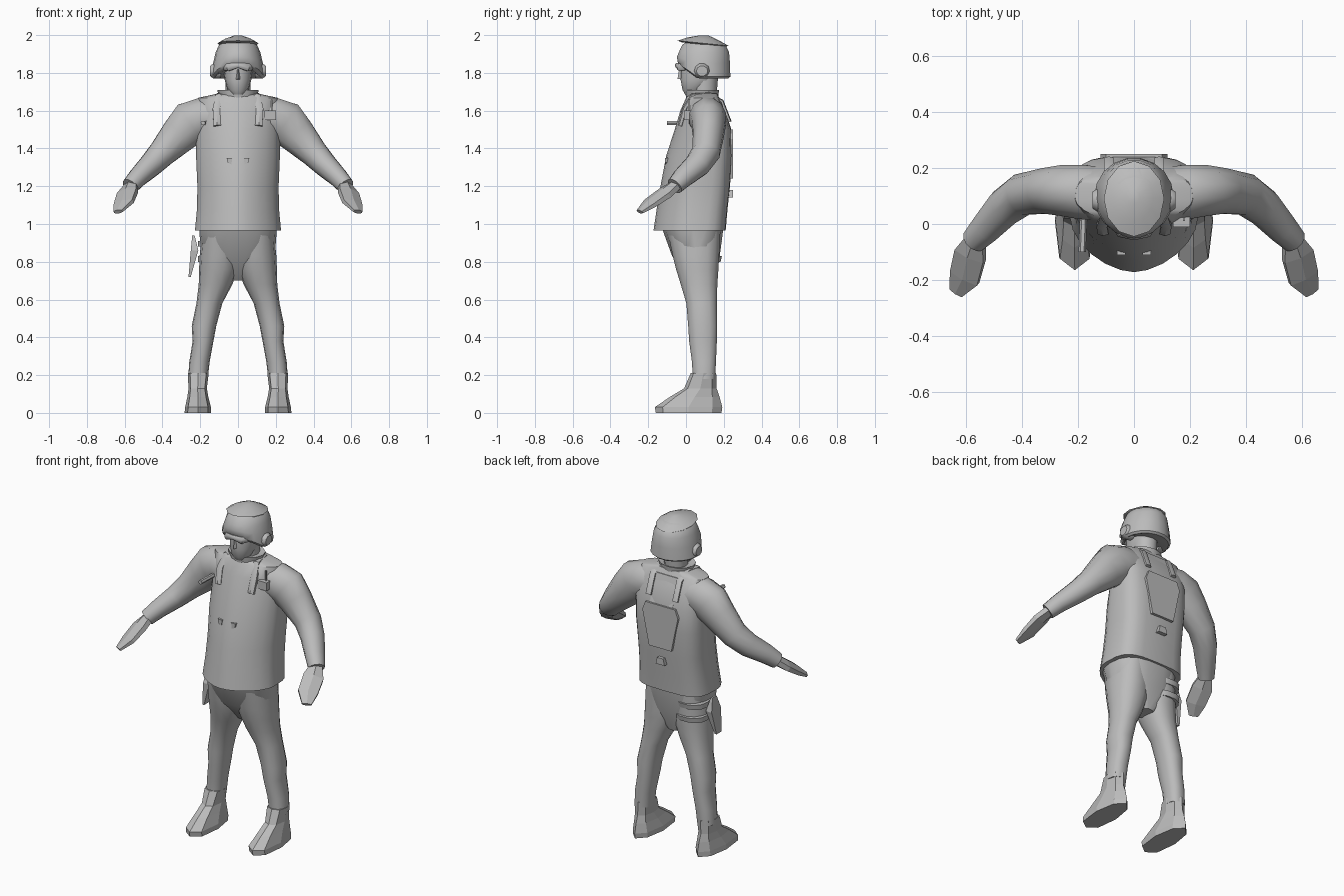
import bpy, bmesh, math
from mathutils import Vector

grey = bpy.data.materials.new("grey")
grey.diffuse_color = (0.5, 0.5, 0.5, 1)


def finish(name, bm, smooth=40):
    bmesh.ops.recalc_face_normals(bm, faces=bm.faces)
    me = bpy.data.meshes.new(name)
    bm.to_mesh(me)
    bm.free()
    me.materials.append(grey)
    ob = bpy.data.objects.new(name, me)
    bpy.context.collection.objects.link(ob)
    bpy.ops.object.select_all(action='DESELECT')
    ob.select_set(True)
    bpy.context.view_layer.objects.active = ob
    if smooth:
        bpy.ops.object.shade_smooth_by_angle(angle=math.radians(smooth))
    return ob


def skin(name, rings, smooth=40):
    """Bridge point rings and cap both ends."""
    bm = bmesh.new()
    vs = [[bm.verts.new(p) for p in r] for r in rings]
    n = len(vs[0])
    for a, b in zip(vs, vs[1:]):
        for i in range(n):
            j = (i + 1) % n
            bm.faces.new((a[i], a[j], b[j], b[i]))
    bm.faces.new(vs[0])
    bm.faces.new(vs[-1])
    return finish(name, bm, smooth)


def spow(v, p):
    return math.copysign(abs(v) ** p, v)


def stack(name, levels, n=16, front=1.0, back=1.0, smooth=40, m=1, shift=None):
    """Horizontal rings from (z, x0, x1, y0, y1); m=-1 mirrors in x."""
    rings = []
    for z, x0, x1, y0, y1 in levels:
        ring = []
        for i in range(n):
            t = 2 * math.pi * i / n
            p = front if math.sin(t) < 0 else back
            x = (x0 + x1) / 2 + (x1 - x0) / 2 * spow(math.cos(t), p)
            y = (y0 + y1) / 2 + (y1 - y0) / 2 * spow(math.sin(t), p)
            ring.append((m * x, y, z + (shift(y, z) if shift else 0)))
        rings.append(ring)
    return skin(name, rings, smooth)


def tube(name, path, hint, n=10, smooth=40, m=1):
    """Rings across a path of (x, y, z, half width along hint, half thickness)."""
    pts = [Vector(p[:3]) for p in path]
    rings = []
    for i, p in enumerate(path):
        d = (pts[min(i + 1, len(pts) - 1)] - pts[max(i - 1, 0)]).normalized()
        u = Vector(hint)
        u = (u - d * u.dot(d)).normalized()
        w = d.cross(u)
        ring = []
        for k in range(n):
            t = 2 * math.pi * (k + 0.5) / n
            q = pts[i] + u * p[3] * math.cos(t) + w * p[4] * math.sin(t)
            ring.append((m * q.x, q.y, q.z))
        rings.append(ring)
    return skin(name, rings, smooth)


def plate(name, outline, y0, y1, lean=0.0):
    """Extruded xz outline; lean slides y with height."""
    zb = min(p[1] for p in outline)
    return skin(name, [[(x, y + lean * (z - zb), z) for x, z in outline]
                       for y in (y0, y1)], 0)


# jacket body and collar
stack("jacket", [
    (0.965, -0.228, 0.228, -0.172, 0.21), (1.08, -0.217, 0.217, -0.155, 0.22),
    (1.2, -0.215, 0.215, -0.135, 0.233), (1.36, -0.222, 0.222, -0.105, 0.243),
    (1.5, -0.222, 0.222, -0.06, 0.24), (1.6, -0.22, 0.22, -0.03, 0.208),
    (1.668, -0.21, 0.21, 0.0, 0.175), (1.69, -0.11, 0.11, 0.01, 0.165)],
    n=24, front=1.17, back=0.55)
stack("collar", [(1.67, -0.10, 0.10, 0.0, 0.17), (1.71, -0.11, 0.11, -0.005, 0.175),
                 (1.70, -0.07, 0.07, 0.03, 0.14)], n=12)

# seat of the trousers above the crotch
stack("trouser_seat", [(0.70, -0.04, 0.04, 0.03, 0.14), (0.83, -0.195, 0.195, -0.075, 0.18),
                       (0.98, -0.206, 0.206, -0.13, 0.20)], n=18, front=0.85, back=0.75)

# head and neck
stack("neck", [(1.66, -0.065, 0.065, 0.03, 0.16), (1.78, -0.065, 0.065, 0.02, 0.17)], n=12)
stack("head", [(1.685, -0.03, 0.03, -0.005, 0.05), (1.71, -0.055, 0.055, -0.02, 0.10),
               (1.76, -0.07, 0.07, -0.03, 0.16), (1.82, -0.078, 0.078, -0.03, 0.19),
               (1.88, -0.075, 0.075, -0.025, 0.19)], n=14, front=0.9)
skin("nose", [[(-0.016, -0.02, 1.765), (0.016, -0.02, 1.765), (0, -0.045, 1.768)],
              [(-0.007, -0.02, 1.82), (0.007, -0.02, 1.82), (0, -0.036, 1.82)]], 0)

# helmet with raised front edge, ridged crown and goggles
stack("helmet", [
    (1.77, -0.13, 0.13, -0.03, 0.225), (1.78, -0.142, 0.142, -0.045, 0.237),
    (1.85, -0.132, 0.132, -0.05, 0.235), (1.91, -0.118, 0.118, -0.04, 0.23),
    (1.95, -0.10, 0.10, -0.02, 0.21), (1.975, -0.07, 0.07, 0.02, 0.17)], n=18,
    shift=lambda y, z: max(0, 0.06 - y) * 0.75 * max(0, (1.91 - z) / 0.14))
stack("helmet_crown", [
    (1.95, -0.10, 0.10, -0.02, 0.21), (1.957, -0.108, 0.108, -0.045, 0.225),
    (1.98, -0.07, 0.07, 0.01, 0.175), (1.998, -0.02, 0.02, 0.07, 0.12)], n=12,
    shift=lambda y, z: (0.09 - y) * 0.1 if z < 1.99 else 0)
tube("goggle_band", [(-0.085, 0.02, 1.835, 0.018, 0.01), (-0.05, -0.035, 1.83, 0.022, 0.014),
                     (0, -0.045, 1.84, 0.014, 0.014), (0.05, -0.035, 1.83, 0.022, 0.014),
                     (0.085, 0.02, 1.835, 0.018, 0.01)], (0, 0, 1), n=8)

# thigh straps around the back and holster on one side
for z in (0.80, 0.88):
    stack("thigh_strap", [(z, -0.213, -0.02, 0.0, 0.185),
                          (z + 0.03, -0.213, -0.02, 0.0, 0.192)], n=14, back=0.85)
skin("holster", [[(-0.262, 0.03, 0.72), (-0.25, 0.03, 0.72), (-0.25, 0.08, 0.72), (-0.262, 0.08, 0.72)],
                 [(-0.25, 0.02, 0.86), (-0.21, 0.02, 0.86), (-0.21, 0.11, 0.86), (-0.25, 0.11, 0.86)],
                 [(-0.242, 0.05, 0.94), (-0.23, 0.05, 0.94), (-0.23, 0.09, 0.94), (-0.242, 0.09, 0.94)]], 0)

for side, m in (("right", 1), ("left", -1)):
    # sleeves bending forward
    tube(side + "_sleeve", [
        (0.10, 0.105, 1.56, 0.10, 0.10), (0.19, 0.115, 1.56, 0.10, 0.112),
        (0.25, 0.12, 1.535, 0.093, 0.122), (0.308, 0.118, 1.475, 0.084, 0.104),
        (0.40, 0.105, 1.377, 0.076, 0.077), (0.462, 0.06, 1.312, 0.07, 0.065),
        (0.53, -0.015, 1.247, 0.058, 0.053), (0.572, -0.06, 1.20, 0.046, 0.046)],
        (0, 1, 0), n=12, m=m)
    # faceted hands
    tube(side + "_hand", [
        (0.56, -0.04, 1.215, 0.034, 0.03), (0.585, -0.11, 1.165, 0.066, 0.028),
        (0.605, -0.19, 1.11, 0.064, 0.022), (0.635, -0.245, 1.065, 0.03, 0.012)],
        (1, 0, -0.5), n=6, smooth=0, m=m)
    # trouser legs
    stack(side + "_leg", [
        (0.18, 0.16, 0.264, 0.035, 0.155), (0.27, 0.15, 0.258, 0.03, 0.16),
        (0.38, 0.13, 0.24, 0.015, 0.165), (0.46, 0.115, 0.245, 0.01, 0.167),
        (0.58, 0.083, 0.22, 0.0, 0.165), (0.68, 0.03, 0.208, -0.03, 0.168),
        (0.76, 0.0, 0.206, -0.055, 0.174), (0.83, -0.01, 0.203, -0.073, 0.178),
        (0.96, 0.0, 0.19, -0.10, 0.185)],
        n=14, front=0.9, back=0.85, m=m)
    # boots with a flared ankle cuff
    stack(side + "_boot", [
        (0.0, 0.143, 0.283, -0.16, 0.188), (0.03, 0.143, 0.28, -0.165, 0.192),
        (0.085, 0.157, 0.268, -0.085, 0.178), (0.13, 0.165, 0.262, -0.01, 0.162),
        (0.21, 0.155, 0.266, 0.025, 0.16)], n=8, front=0.75, smooth=0, m=m)
    # shoulder straps wrapping front to back
    tube(side + "_shoulder_strap", [
        (0.11, -0.03, 1.52, 0.022, 0.014), (0.115, -0.006, 1.61, 0.022, 0.014),
        (0.10, 0.035, 1.68, 0.02, 0.012), (0.09, 0.12, 1.69, 0.02, 0.01),
        (0.09, 0.19, 1.65, 0.02, 0.01), (0.09, 0.232, 1.54, 0.02, 0.01)],
        (1, 0, 0), n=6, m=m)
    # helmet ear cups
    tube(side + "_ear_cup", [(0.09, 0.085, 1.81, 0.04, 0.04), (0.13, 0.085, 1.81, 0.042, 0.042),
                             (0.148, 0.085, 1.81, 0.028, 0.03)], (0, 0, 1), n=10, m=m)
    # chest buckles
    plate(side + "_buckle", [(m * x, z) for x, z in
                             ((0.03, 1.35), (0.06, 1.35), (0.055, 1.325), (0.035, 1.315))], -0.11, -0.08)

# chest pouch with aerial, and chest torch
plate("radio_pouch", [(0.14, 1.55), (0.20, 1.55), (0.20, 1.6), (0.14, 1.6)], -0.01, 0.06)
plate("radio_aerial", [(0.175, 1.6), (0.183, 1.6), (0.183, 1.66), (0.175, 1.66)], 0.01, 0.02)
tube("chest_torch", [(-0.185, -0.10, 1.535, 0.013, 0.013), (-0.18, 0.03, 1.535, 0.013, 0.013)],
     (0, 0, 1), n=6)

# back panel, tapered pack and small rear pouch
plate("upper_back_panel", [(-0.075, 1.48), (0.075, 1.48), (0.085, 1.66), (-0.085, 1.66)], 0.20, 0.246, -0.35)
plate("back_pack", [(-0.075, 1.24), (0.075, 1.24), (0.12, 1.45), (0.10, 1.50),
                    (-0.10, 1.50), (-0.12, 1.45)], 0.22, 0.25)
plate("rear_pouch", [(-0.03, 1.14), (0.03, 1.14), (0.02, 1.18), (-0.02, 1.18)], 0.21, 0.25)
